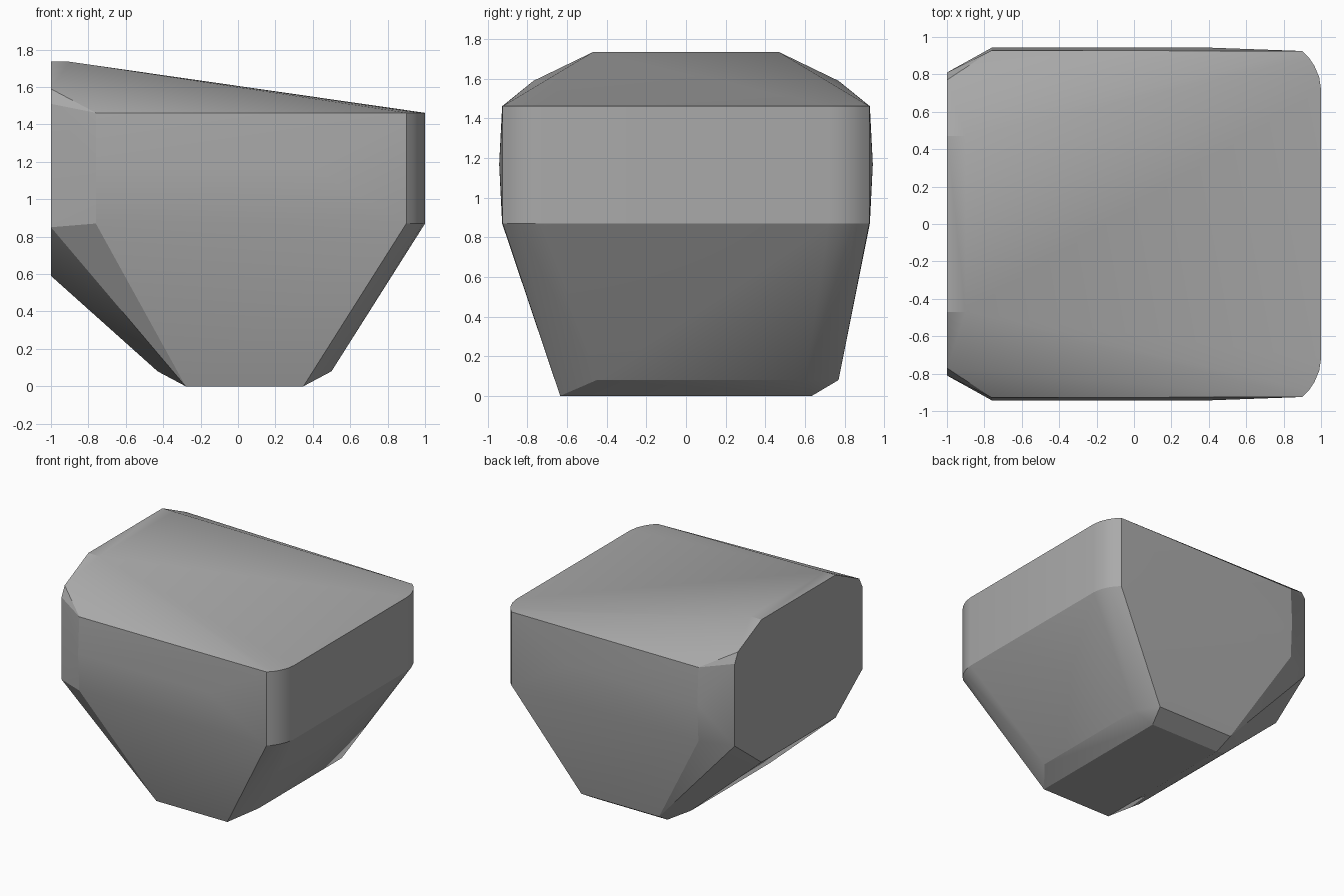
import bpy
import bmesh
from math import radians

cube = bpy.data.objects.get("Cube")
if cube:
    bpy.data.objects.remove(cube, do_unlink=True)


def both_sides(points):
    return [(x, s * y, z) for x, y, z in points for s in (-1, 1)]


# Flat end face with cut corners
flat_end = [(-1, 0.47, 1.735), (-1, 0.77, 1.59), (-1, 0.81, 1.51),
            (-1, 0.81, 0.85), (-1, 0.47, 0.59)]

# Upright band: two rims with rounded corners and a slightly bulging middle
corner = [(-0.76, 0.928), (0.9, 0.925), (0.935, 0.89), (0.965, 0.845),
          (0.99, 0.785), (1, 0.72)]
rims = [(x, y, z) for z in (0.87, 1.462) for x, y in corner]
bulge = [(-0.76, 0.943, 1.17), (0.4, 0.943, 1.17)]

# Top ridge and flat underside
ridge = [(-0.9, 0.47, 1.735)]
foot = [(-0.28, 0.635, 0), (0.35, 0.635, 0)]

# Chipped lower edges, uneven front to back
chips = [(0.5, -0.45, 0.08), (0.5, 0.6, 0.08), (0.39, 0.77, 0.08),
         (-0.3, 0.77, 0.08), (-0.43, -0.45, 0.08), (-0.43, 0.55, 0.08)]

# Wrap one faceted skin around all the corners
bm = bmesh.new()
for co in both_sides(flat_end + rims + bulge + ridge + foot) + chips:
    bm.verts.new(co)
hull = bmesh.ops.convex_hull(bm, input=bm.verts[:])
loose = [v for v in bm.verts if not v.link_faces]
bmesh.ops.delete(bm, geom=loose, context='VERTS')
bmesh.ops.dissolve_limit(bm, angle_limit=radians(1), verts=bm.verts[:], edges=bm.edges[:])
bmesh.ops.recalc_face_normals(bm, faces=bm.faces[:])

mesh = bpy.data.meshes.new("stone_block")
bm.to_mesh(mesh)
bm.free()
block = bpy.data.objects.new("stone_block", mesh)
bpy.context.collection.objects.link(block)

# Plain grey stone
grey = bpy.data.materials.new("stone_grey")
grey.use_nodes = True
color = (0.4, 0.4, 0.4, 1)
grey.diffuse_color = color
grey.node_tree.nodes["Principled BSDF"].inputs["Base Color"].default_value = color
mesh.materials.append(grey)

# Soften only the shallow edges
bpy.context.view_layer.objects.active = block
block.select_set(True)
bpy.ops.object.shade_smooth_by_angle(angle=radians(22))
